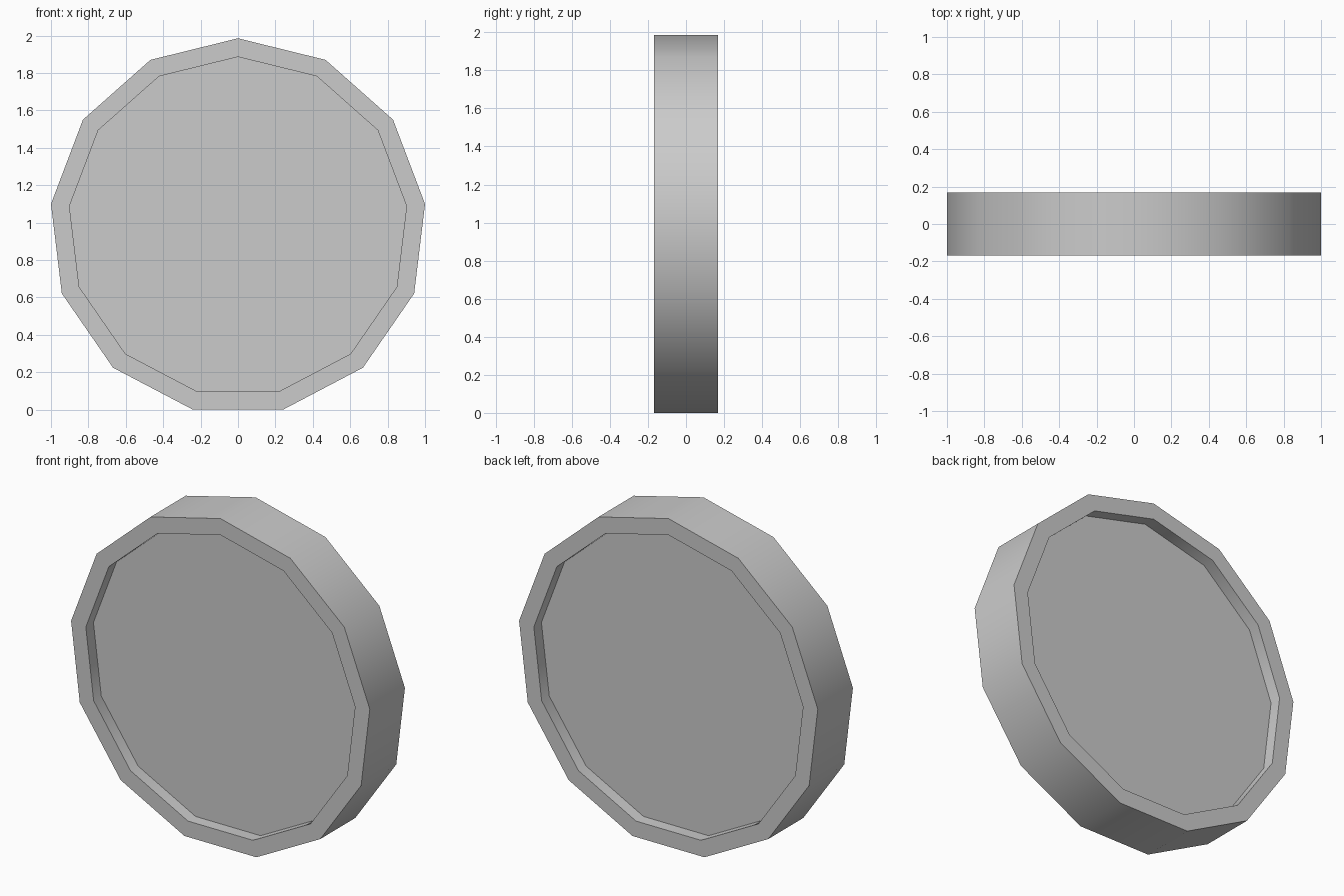
import bpy, bmesh
from math import sin, cos, pi, radians

if "Cube" in bpy.data.objects:
    bpy.data.objects.remove(bpy.data.objects["Cube"])

SIDES = 13
R_OUT, R_IN = 1.0073, 0.908      # rim outer and inner radius
HALF, FLOOR = 0.168, 0.095       # half depth of rim, half thickness of centre panel
CZ = R_OUT * cos(pi / SIDES)     # flat side rests on z = 0

# Closed disc lathed around the y axis: panel, recess wall, rim face, outer wall, mirrored
profile = [(R_IN, -FLOOR), (R_IN, -HALF), (R_OUT, -HALF),
           (R_OUT, HALF), (R_IN, HALF), (R_IN, FLOOR)]

bm = bmesh.new()
rings = []
for r, y in profile:
    rings.append([bm.verts.new((r * sin(2 * pi * i / SIDES), y,
                                CZ + r * cos(2 * pi * i / SIDES)))
                  for i in range(SIDES)])
for a, b in zip(rings, rings[1:]):
    for i in range(SIDES):
        j = (i + 1) % SIDES
        bm.faces.new((a[i], a[j], b[j], b[i]))

# Recessed front and back panels
bm.faces.new(rings[0])
bm.faces.new(rings[-1])
bmesh.ops.recalc_face_normals(bm, faces=bm.faces)

mesh = bpy.data.meshes.new("recessed_disc")
bm.to_mesh(mesh)
bm.free()
disc = bpy.data.objects.new("recessed_disc", mesh)
bpy.context.collection.objects.link(disc)

# Smooth around the rim, sharp at the face edges
bpy.context.view_layer.objects.active = disc
disc.select_set(True)
bpy.ops.object.shade_smooth_by_angle(angle=radians(30))
